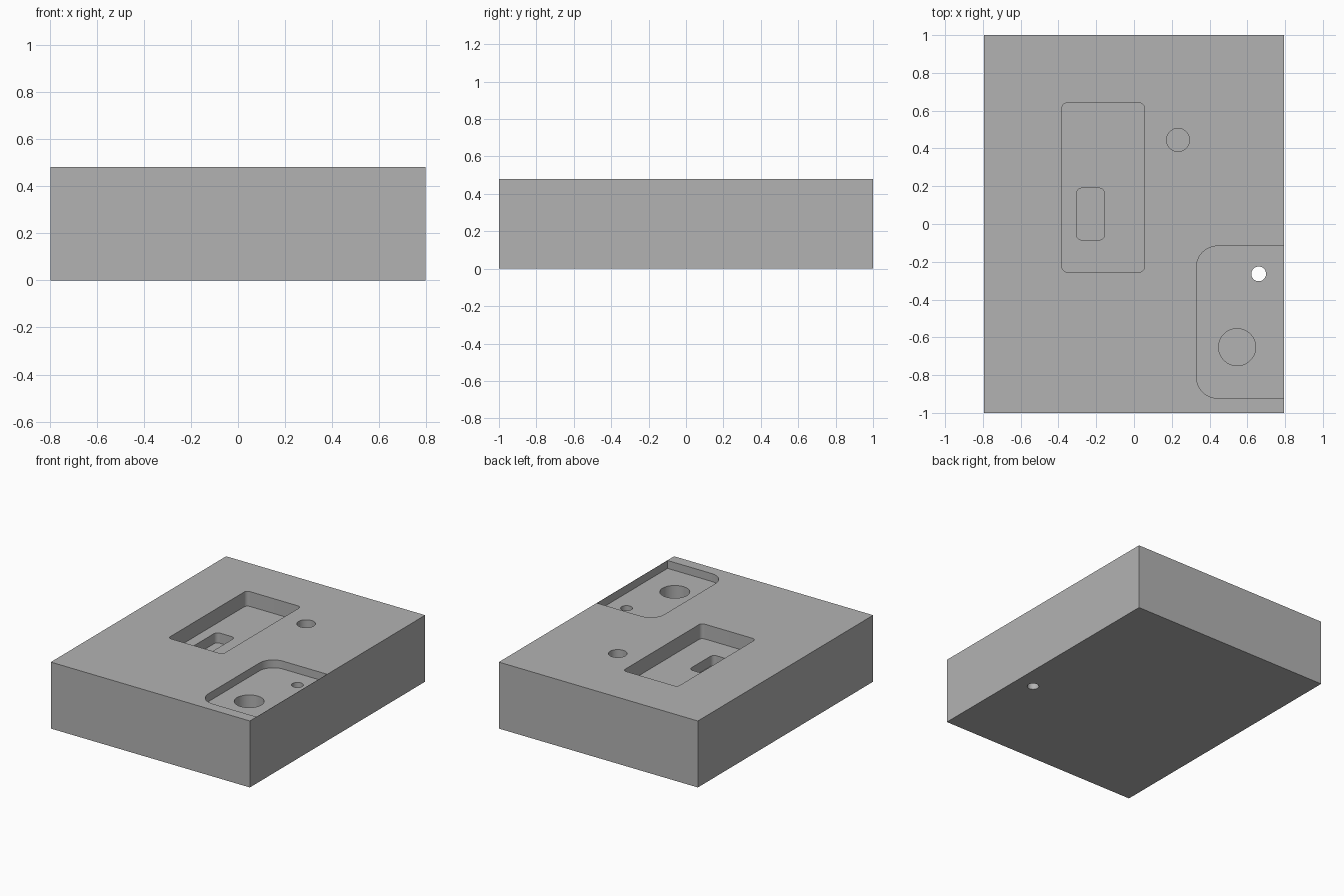
import bpy, bmesh
from math import sin, cos, pi, radians

cube = bpy.data.objects.get("Cube")
if cube:
    bpy.data.objects.remove(cube, do_unlink=True)

W, L, H = 0.795, 1.0, 0.48      # half width, half length, height

grey = bpy.data.materials.new("machined_grey")
grey.use_nodes = True
grey.diffuse_color = (0.45, 0.45, 0.45, 1)
grey.node_tree.nodes["Principled BSDF"].inputs["Base Color"].default_value = (0.45, 0.45, 0.45, 1)


def prism(name, outline, z0, z1):
    """Extrude a closed outline from z0 up to z1."""
    bm = bmesh.new()
    face = bm.faces.new([bm.verts.new((x, y, z0)) for x, y in outline])
    top = bmesh.ops.extrude_face_region(bm, geom=[face])["geom"]
    verts = [v for v in top if isinstance(v, bmesh.types.BMVert)]
    bmesh.ops.translate(bm, verts=verts, vec=(0, 0, z1 - z0))
    bmesh.ops.recalc_face_normals(bm, faces=bm.faces)
    mesh = bpy.data.meshes.new(name)
    bm.to_mesh(mesh)
    bm.free()
    mesh.materials.append(grey)
    obj = bpy.data.objects.new(name, mesh)
    bpy.context.collection.objects.link(obj)
    return obj


def arc(cx, cy, r, start, sweep, steps):
    return [(cx + r * cos(start + sweep * i / steps),
             cy + r * sin(start + sweep * i / steps)) for i in range(steps + 1)]


def circle(cx, cy, r):
    return arc(cx, cy, r, 0, 2 * pi, 64)[:-1]


def rounded(x0, x1, y0, y1, r, square_right=False):
    """Rectangle with rounded corners, optionally square on the +x side."""
    right = [(x1, y0)], [(x1, y1)]
    if not square_right:
        right = (arc(x1 - r, y0 + r, r, -pi / 2, pi / 2, 12),
                 arc(x1 - r, y1 - r, r, 0, pi / 2, 12))
    return (right[0] + right[1]
            + arc(x0 + r, y1 - r, r, pi / 2, pi / 2, 12)
            + arc(x0 + r, y0 + r, r, pi, pi / 2, 12))


# Solid block
block = prism("block", [(-W, -L), (W, -L), (W, L), (-W, L)], 0, H)

# Pockets and holes: outline and floor height
cuts = {
    "large_pocket": (rounded(-0.381, 0.055, -0.254, 0.641, 0.027), H - 0.107),
    "inner_pocket": (rounded(-0.305, -0.156, -0.085, 0.19, 0.03), H - 0.18),
    "side_pocket": (rounded(0.331, W - 0.002, -0.922, -0.117, 0.111, True), H - 0.057),
    "wide_hole": (circle(0.546, -0.652, 0.098), H - 0.3),
    "medium_hole": (circle(0.233, 0.445, 0.061), H - 0.25),
    "through_hole": (circle(0.66, -0.264, 0.039), -0.1),
}

bpy.context.view_layer.objects.active = block
for name, (outline, floor) in cuts.items():
    cutter = prism(name + "_cutter", outline, floor, H + 0.1)
    cutter.hide_render = True
    mod = block.modifiers.new(name, "BOOLEAN")
    mod.operation = "DIFFERENCE"
    mod.solver = "EXACT"
    mod.object = cutter
    bpy.ops.object.modifier_apply(modifier=name)
    bpy.data.objects.remove(cutter, do_unlink=True)

# Smooth the hole walls and fillets, keep the edges crisp
bpy.ops.object.select_all(action="DESELECT")
block.select_set(True)
bpy.ops.object.shade_smooth_by_angle(angle=radians(30))
